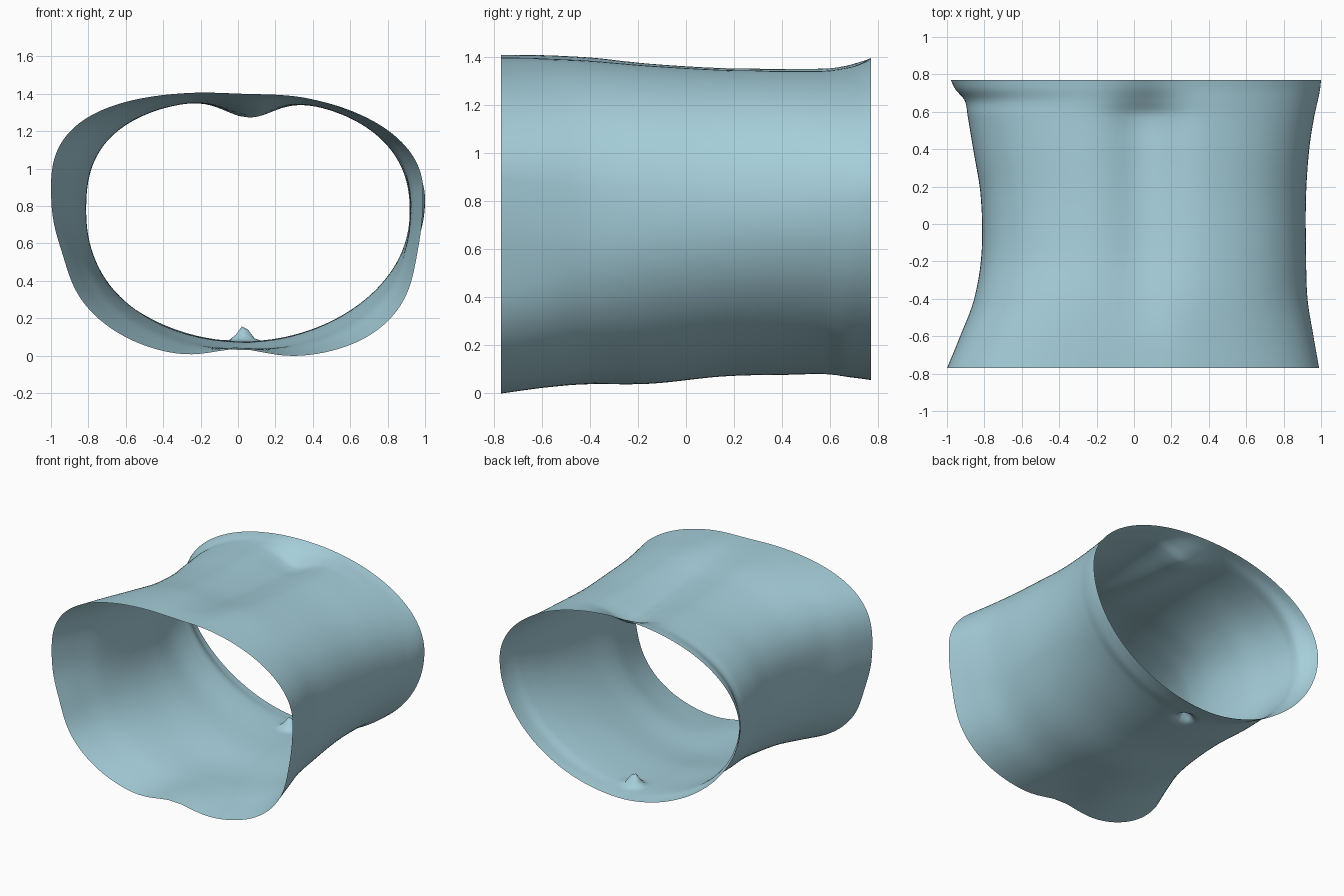
import bpy, bmesh
from math import cos, sin, pi, exp

if "Cube" in bpy.data.objects:
    bpy.data.objects.remove(bpy.data.objects["Cube"])

# Cross-sections along y: y, left x, right x, widest z, top z, bottom z,
# corner roundness (upper right, upper left, lower left, lower right),
# depth of spine groove, depth of belly groove
SECTIONS = [
    (-0.77, -1.00, 0.99, 0.88, 1.41, -0.015, 2.1, 2.7, 2.45, 3.0, 0.01, 0.05),
    (-0.60, -0.93, 0.96, 0.86, 1.412, 0.008, 2.1, 2.7, 2.4, 2.75, 0.02, 0.035),
    (-0.40, -0.855, 0.928, 0.82, 1.407, 0.03, 2.2, 2.7, 2.3, 2.4, 0.04, 0.01),
    (-0.15, -0.815, 0.92, 0.78, 1.387, 0.04, 2.3, 2.6, 2.15, 2.1, 0.06, 0.0),
    (0.15, -0.82, 0.92, 0.77, 1.372, 0.07, 2.3, 2.5, 2.1, 1.97, 0.075, 0.0),
    (0.40, -0.86, 0.937, 0.78, 1.37, 0.077, 2.3, 2.4, 2.05, 1.93, 0.09, 0.0),
    (0.58, -0.89, 0.965, 0.80, 1.372, 0.075, 2.2, 2.3, 1.95, 1.95, 0.095, 0.0),
    (0.66, -0.905, 0.983, 0.81, 1.38, 0.069, 2.1, 2.2, 1.92, 2.0, 0.055, 0.0),
    (0.72, -0.955, 0.995, 0.82, 1.388, 0.062, 2.05, 2.15, 1.88, 2.0, 0.02, 0.0),
    (0.77, -0.98, 1.00, 0.83, 1.395, 0.055, 2.05, 2.1, 1.85, 2.0, 0.0, 0.0),
]
AROUND, ALONG = 160, 90


def slope(i, c):
    a, b = SECTIONS[max(i - 1, 0)], SECTIONS[min(i + 1, len(SECTIONS) - 1)]
    return (b[c] - a[c]) / (b[0] - a[0])


def section_at(y):
    """Smoothly blended section values at y."""
    i = max(k for k in range(len(SECTIONS) - 1) if SECTIONS[k][0] <= y + 1e-9)
    p, q = SECTIONS[i], SECTIONS[i + 1]
    h = q[0] - p[0]
    t = (y - p[0]) / h
    return [(2*t**3 - 3*t**2 + 1) * p[c] + (t**3 - 2*t**2 + t) * h * slope(i, c)
            + (3*t**2 - 2*t**3) * q[c] + (t**3 - t**2) * h * slope(i + 1, c)
            for c in range(1, 12)]


def signed_power(v, e):
    return (1 if v >= 0 else -1) * abs(v) ** e


def torso_point(y, angle):
    xl, xr, zc, top, bottom, ur, ul, ll, lr, spine, belly = section_at(y)
    c, s = cos(angle), sin(angle)
    n = (ur if c >= 0 else ul) if s >= 0 else (lr if c >= 0 else ll)
    x = (xl + xr) / 2 + (xr - xl) / 2 * signed_power(c, 2 / n)
    z = zc + (top - zc if s >= 0 else zc - bottom) * signed_power(s, 2 / n)
    if s > 0:   # spine groove
        z -= spine * exp(-((x - 0.06) / 0.18) ** 2)
    else:       # belly groove and navel
        z += belly * exp(-(x / 0.2) ** 2)
        z += 0.085 * exp(-((x - 0.03) ** 2 + (y - 0.57) ** 2) / 0.045 ** 2)
    # shallow hollows on the flanks near the front opening
    hollow = exp(-((z - 0.52) / 0.18) ** 2) * exp(-((y + 0.77) / 0.3) ** 2)
    x -= c * hollow * (0.025 if c < 0 else 0.015)
    return x, y, z


# Open torso shell
bm = bmesh.new()
rings = []
for j in range(ALONG + 1):
    y = -0.77 + 1.54 * j / ALONG
    rings.append([bm.verts.new(torso_point(y, 2 * pi * (i + 0.5) / AROUND))
                  for i in range(AROUND)])
for a, b in zip(rings, rings[1:]):
    for i in range(AROUND):
        k = (i + 1) % AROUND
        bm.faces.new((a[i], a[k], b[k], b[i])).smooth = True
mesh = bpy.data.meshes.new("torso_shell")
bm.to_mesh(mesh)
bm.free()
material = bpy.data.materials.new("pale_blue")
material.diffuse_color = (0.38, 0.62, 0.70, 1)
material.use_nodes = True
material.node_tree.nodes["Principled BSDF"].inputs["Base Color"].default_value = material.diffuse_color
mesh.materials.append(material)
bpy.context.collection.objects.link(bpy.data.objects.new("torso_shell", mesh))
